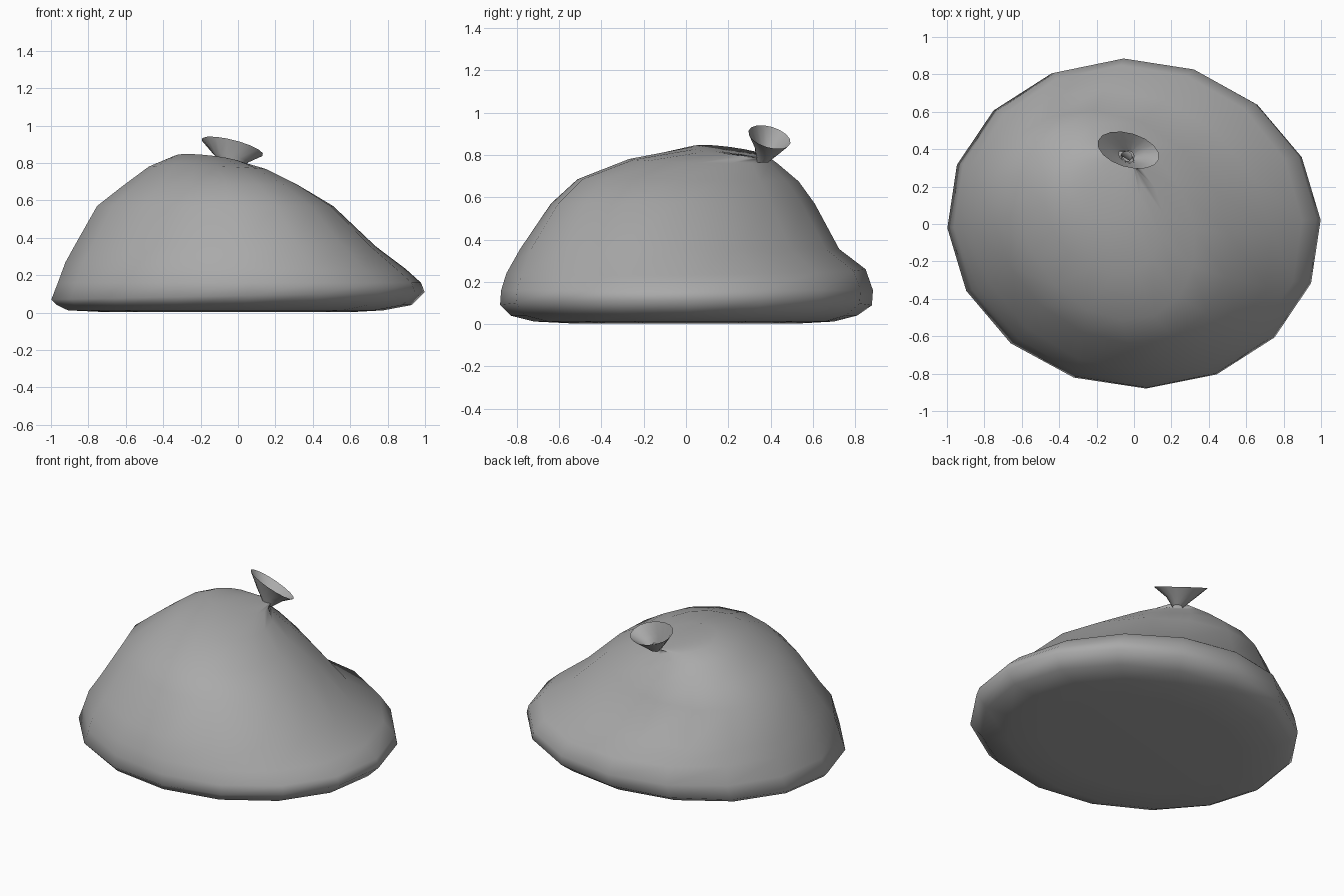
import bpy
import bmesh
from math import sin, cos, pi

SIDES = 16
PHASE = 0.045

cube = bpy.data.objects.get("Cube")
if cube:
    bpy.data.objects.remove(cube, do_unlink=True)

cloth = bpy.data.materials.new("grey cloth")
cloth.use_nodes = True
grey = (0.4, 0.4, 0.4, 1)
cloth.diffuse_color = grey
cloth.node_tree.nodes["Principled BSDF"].inputs["Base Color"].default_value = grey


def ring(bm, x0, x1, y0, y1, z, slope_x=0, slope_y=0, skew=0):
    """Oval ring filling the x and y spans, tilted by two slopes;
    skew stretches it along the left-back to right-front diagonal."""
    verts = []
    for i in range(SIDES):
        a = PHASE + 2 * pi * i / SIDES
        dx = cos(a + skew / 2) * (x1 - x0) / 2
        dy = sin(a - skew / 2) * (y1 - y0) / 2
        verts.append(bm.verts.new(((x0 + x1) / 2 + dx, (y0 + y1) / 2 + dy,
                                   z + slope_x * dx + slope_y * dy)))
    return verts


def loft(name, sections, closed_bottom):
    """Skin a stack of rings into one smooth object."""
    bm = bmesh.new()
    rings = [ring(bm, *s) for s in sections]
    for low, high in zip(rings, rings[1:]):
        for i in range(SIDES):
            j = (i + 1) % SIDES
            bm.faces.new((low[i], low[j], high[j], high[i]))
    if closed_bottom:
        bm.faces.new(rings[0][::-1])
    for face in bm.faces:
        face.smooth = True
    mesh = bpy.data.meshes.new(name)
    bm.to_mesh(mesh)
    bm.free()
    mesh.materials.append(cloth)
    obj = bpy.data.objects.new(name, mesh)
    bpy.context.collection.objects.link(obj)
    return obj


# Slumped body: flat base, bulging lower lip, dome drawn back to the neck
loft("sack_body", [
    (-0.70, 0.60, -0.52, 0.52, 0.002),
    (-0.91, 0.78, -0.72, 0.70, 0.012),
    (-0.97, 0.93, -0.83, 0.81, 0.04, 0, 0, 0.04),
    (-1.00, 1.00, -0.88, 0.88, 0.09, 0.02, 0, 0.04),
    (-0.965, 0.98, -0.875, 0.885, 0.16, 0, 0, 0.04),
    (-0.925, 0.90, -0.85, 0.85, 0.25, -0.02, 0.01, 0.04),
    (-0.88, 0.74, -0.785, 0.725, 0.355, 0, 0, 0.13),
    (-0.76, 0.515, -0.64, 0.61, 0.57, 0, 0, 0.2),
    (-0.62, 0.33, -0.515, 0.535, 0.68, 0, -0.01, 0.25),
    (-0.48, 0.16, -0.27, 0.43, 0.772, -0.03, -0.03, 0.22),
    (-0.34, 0.04, 0.03, 0.39, 0.815, -0.12, -0.14, 0.05),
    (-0.07, -0.01, 0.335, 0.39, 0.79),
], True)

# Open gathered mouth flaring out of the tie
loft("sack_mouth", [
    (-0.06, 0.0, 0.335, 0.39, 0.765),
    (-0.13, 0.055, 0.325, 0.445, 0.825, -0.25, -0.25, 0.15),
    (-0.195, 0.135, 0.295, 0.495, 0.885, -0.33, -0.42, 0.35),
], False)
